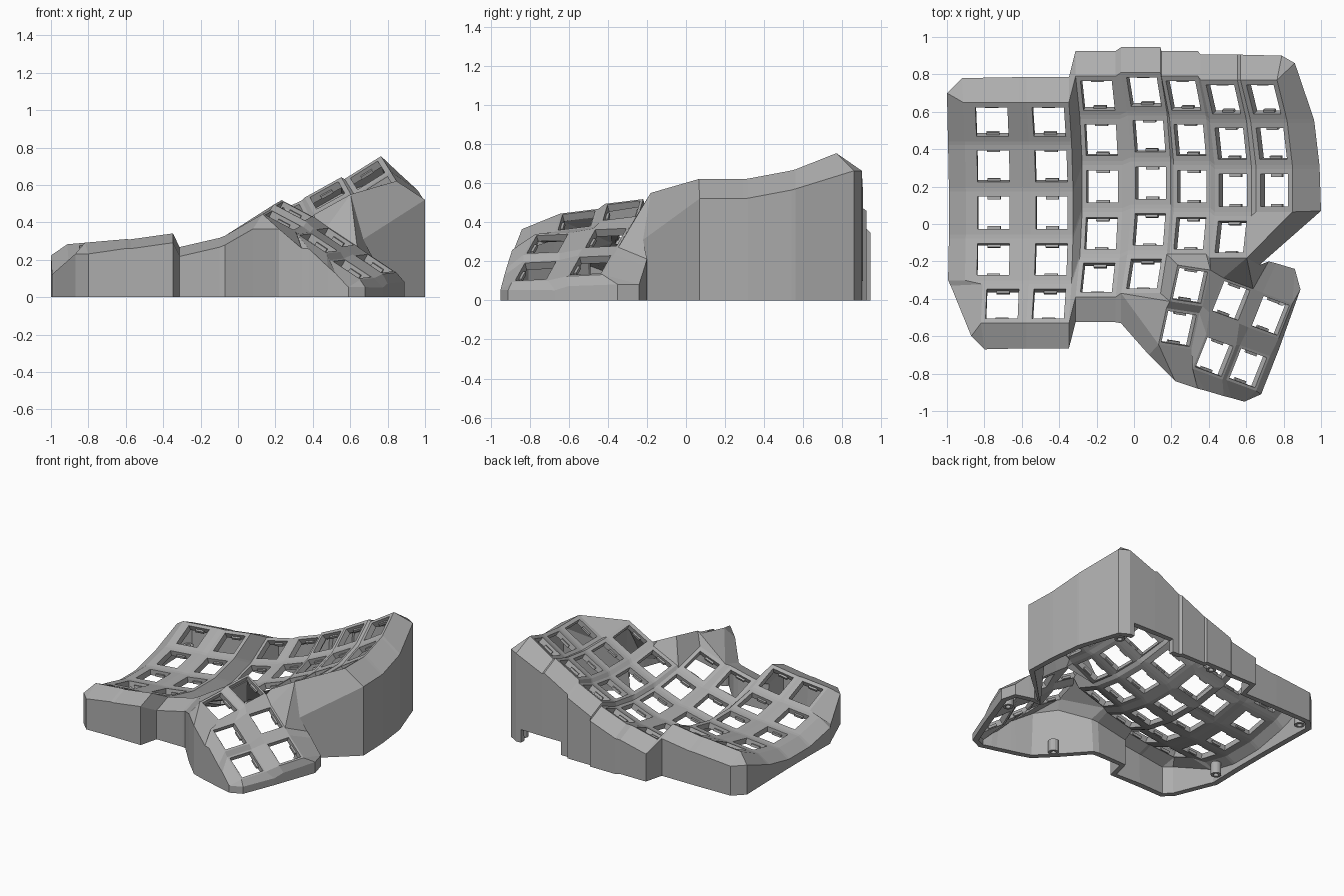
import bpy, bmesh
from math import sin, cos, radians
from mathutils import Vector, Matrix

if "Cube" in bpy.data.objects:
    bpy.data.objects.remove(bpy.data.objects["Cube"])

grey = bpy.data.materials.new("matte_grey")
grey.use_nodes = True
grey.diffuse_color = (0.42, 0.42, 0.42, 1)
grey.node_tree.nodes["Principled BSDF"].inputs["Base Color"].default_value = grey.diffuse_color

RADIUS, STEP, HOLE, THICK = 1.15, radians(12.5), 0.086, 0.042
CORNERS = {"FL": (-1, -1), "FR": (1, -1), "BR": (1, 1), "BL": (-1, 1)}


def make_object(name, bm):
    mesh = bpy.data.meshes.new(name)
    bm.to_mesh(mesh)
    bm.free()
    mesh.materials.append(grey)
    obj = bpy.data.objects.new(name, mesh)
    bpy.context.collection.objects.link(obj)
    return obj


# Finger columns: centre of the middle key, sideways tilt, half width, row count
columns = {
    "A": ((-0.75, 0.06, 0.14), 5, 0.15, 5),
    "B": ((-0.44, 0.06, 0.17), 8, 0.115, 5),
    "C": ((-0.17, 0.20, 0.14), 13, 0.11, 5),
    "D": ((0.09, 0.22, 0.22), 20, 0.112, 5),
    "E": ((0.31, 0.20, 0.33), 25, 0.108, 4),
    "F": ((0.53, 0.18, 0.45), 29, 0.112, 4),
    "G": ((0.75, 0.18, 0.56), 32, 0.115, 3),
}
frames = {}   # key name -> (centre, x axis, y axis, half width, half depth)
for col, (centre, tilt, half, rows) in columns.items():
    t = radians(tilt)
    across, up = Vector((cos(t), 0, sin(t))), Vector((-sin(t), 0, cos(t)))
    for row in range(rows):
        a = (2 - row) * STEP
        along = Vector((0, cos(a), 0)) + up * sin(a)
        pos = Vector(centre) + Vector((0, RADIUS * sin(a), 0)) + up * RADIUS * (1 - cos(a))
        frames[col + str(row)] = (pos, across, along, half, 0.115)
pos, across, along, half, depth = frames["A4"]
frames["A4"] = (pos + across * 0.055, across, along, 0.11, depth)

# Thumb cluster: two rows of three keys sloping down to the side
thumbs = {
    "T0": (0.30, -0.33, 0.46), "T1": (0.52, -0.41, 0.32), "T2": (0.73, -0.49, 0.18),
    "U0": (0.24, -0.56, 0.41), "U1": (0.43, -0.71, 0.29), "U2": (0.61, -0.77, 0.15),
}
for key, centre in thumbs.items():
    inner = key[1] == "0"
    across = Vector((0.85, -0.13, -0.45) if inner else (0.79, -0.29, -0.52)).normalized()
    along = Vector((0.15, 0.97, 0.15) if inner else (0.30, 0.92, 0.08))
    along = (along - across * along.dot(across)).normalized()
    frames[key] = (Vector(centre), across, along, 0.1, 0.1)

# Plates: a frame of four faces around each key opening
bm = bmesh.new()
V = {}
for key, (pos, across, along, half, depth) in frames.items():
    inner = []
    for name, (i, j) in CORNERS.items():
        V[key + name] = bm.verts.new(pos + across * i * half + along * j * depth)
        inner.append(bm.verts.new(pos + (across * i + along * j) * HOLE))
    outer = [V[key + name] for name in CORNERS]
    for n in range(4):
        m = (n + 1) % 4
        bm.faces.new((outer[n], outer[m], inner[m], inner[n]))


def web(*names):
    bm.faces.new([V[n] for n in names])


def join_side(a, b):
    web(a + "FR", b + "FL", b + "BL", a + "BR")


def join_rows(back, front):
    web(front + "BL", front + "BR", back + "FR", back + "FL")


def join_cross(bl, br, fl, fr):
    web(fl + "BR", fr + "BL", br + "FL", bl + "FR")


# Webs between neighbouring keys
cols = "ABCDEFG"
for n, c in enumerate(cols):
    for r in range(columns[c][3]):
        if r:
            join_rows(c + str(r - 1), c + str(r))
        if n < 6 and r < columns[cols[n + 1]][3]:
            d = cols[n + 1]
            join_side(c + str(r), d + str(r))
            if r:
                join_cross(c + str(r - 1), d + str(r - 1), c + str(r), d + str(r))
for r in "012":
    join_rows("T" + r, "U" + r)
for a, b in (("0", "1"), ("1", "2")):
    join_side("T" + a, "T" + b)
    join_side("U" + a, "U" + b)
    join_cross("T" + a, "T" + b, "U" + a, "U" + b)

# Webs between the finger columns and the thumb cluster
for patch in (
    "D3FR D4BR E3FL", "D4BR T0BL E3FL", "E3FL T0BL T0BR E3FR", "D4BR D4FR T0FL T0BL",
    "D4FR D4FL T0FL", "D4FL U0FL U0BL T0FL", "E3FR T0BR F3FL", "F3FL T0BR T1BL F3FR",
    "F3FR T1BL T1BR", "F2FR F3BR G2FL", "F3BR F3FR G2FR G2FL",
):
    web(*patch.split())

# Outer wall: rim vertices in order, with their outward offset
rim = []


def add_rim(names, dx, dy, drop):
    for n in names:
        co = V[n].co
        rim.append((V[n], (co.x + dx, co.y + dy, co.z - drop)))


def add_corner(name, drop, *points):
    for x, y in points:
        rim.append((V[name], (x, y, V[name].co.z - drop)))


add_corner("A0BL", 0.06, (-0.92, 0.78), (-1.0, 0.70))
add_rim(["A0FL"] + [f"A{r}{e}" for r in (1, 2, 3) for e in ("BL", "FL")], -0.09, 0, 0.06)
add_corner("A4BL", 0.06, (-0.98, -0.33))
add_corner("A4FL", 0.06, (-0.87, -0.60), (-0.80, -0.67))
add_rim(["A4FR", "B4FL", "B4FR", "C4FL", "C4FR"], 0, -0.135, 0.05)
add_corner("D4FL", 0.05, (-0.07, -0.53))
add_corner("U0FL", 0.08, (0.08, -0.70), (0.22, -0.84))
add_corner("U0FR", 0.09, (0.34, -0.88))
add_corner("U1FL", 0.08, (0.38, -0.89))
add_corner("U1FR", 0.07, (0.48, -0.92))
add_corner("U2FL", 0.07, (0.52, -0.93))
add_corner("U2FR", 0.04, (0.59, -0.95), (0.68, -0.91))
add_corner("U2BR", 0.05, (0.775, -0.67))
add_corner("T2FR", 0.05, (0.80, -0.60))
add_corner("T2BR", 0.05, (0.89, -0.35), (0.86, -0.24))
add_corner("T2BL", 0.06, (0.76, -0.21))
add_corner("T1BR", 0.06, (0.72, -0.20))
add_corner("F3FR", 0.24, (0.67, -0.22))
add_corner("G2FR", 0.10, (1.0, 0.07))
add_rim(["G2BR", "G1FR", "G1BR", "G0FR"], 0.145, 0, 0.10)
add_corner("G0BR", 0.09, (0.86, 0.86), (0.79, 0.90))
add_rim(["G0BL"] + [f"{c}0{e}" for c in "FEDCB" for e in ("BR", "BL")] + ["A0BR"], 0, 0.135, 0.06)

tops = [top for top, _ in rim]
ledge = [bm.verts.new(co) for _, co in rim]
base = [bm.verts.new((x, y, 0)) for _, (x, y, _) in rim]
for n in range(len(rim)):
    m = (n + 1) % len(rim)
    slope = [tops[n], ledge[n], ledge[m]]
    if tops[m] is not tops[n]:
        slope.append(tops[m])
    bm.faces.new(slope)
    bm.faces.new((ledge[n], base[n], base[m], ledge[m]))
bmesh.ops.recalc_face_normals(bm, faces=bm.faces[:])
if sum(f.normal.z * f.calc_area() for f in bm.faces) < 0:
    bmesh.ops.reverse_faces(bm, faces=bm.faces[:])
shell = make_object("keyboard_shell", bm)
solid = shell.modifiers.new("wall_thickness", "SOLIDIFY")
solid.thickness, solid.offset = THICK, -1

# Connector slot at the foot of the back wall
bm = bmesh.new()
bmesh.ops.create_cube(bm, size=1, matrix=Matrix.LocRotScale((0.58, 0.88, 0), None, (0.34, 0.2, 0.2)))
cutter = make_object("slot_cutter", bm)
cutter.hide_render = True
cutter.hide_set(True)
cutter.display_type = "WIRE"
cut = shell.modifiers.new("connector_slot", "BOOLEAN")
cut.operation, cut.object, cut.solver = "DIFFERENCE", cutter, "EXACT"

# Retaining clips on the front and back edges of each opening
bm = bmesh.new()
for pos, across, along, _, _ in frames.values():
    normal = across.cross(along)
    axes = Matrix((across, along, normal)).transposed().to_4x4()
    for side in (-1, 1):
        spot = pos + along * side * (HOLE - 0.004) - normal * 0.03
        size = Matrix.Diagonal((0.07, 0.02, 0.018, 1))
        bmesh.ops.create_cube(bm, size=1, matrix=Matrix.Translation(spot) @ axes @ size)
make_object("switch_clips", bm)

# Screw posts inside the base
for n, (x, y) in enumerate(((-0.9, -0.2), (-0.9, 0.69), (0.05, 0.88),
                            (0.8, 0.8), (0.15, -0.68), (0.79, -0.4))):
    bm = bmesh.new()
    rings = []
    for radius, z in ((0.018, 0.09), (0.018, 0), (0.036, 0), (0.036, 0.09)):
        made = bmesh.ops.create_circle(bm, segments=16, radius=radius,
                                       matrix=Matrix.Translation((x, y, z)))
        rings.append(made["verts"])
    for a, b in zip(rings, rings[1:] + rings[:1]):
        for k in range(16):
            j = (k + 1) % 16
            bm.faces.new((a[k], a[j], b[j], b[k]))
    bmesh.ops.recalc_face_normals(bm, faces=bm.faces[:])
    make_object(f"screw_post_{n + 1}", bm)
